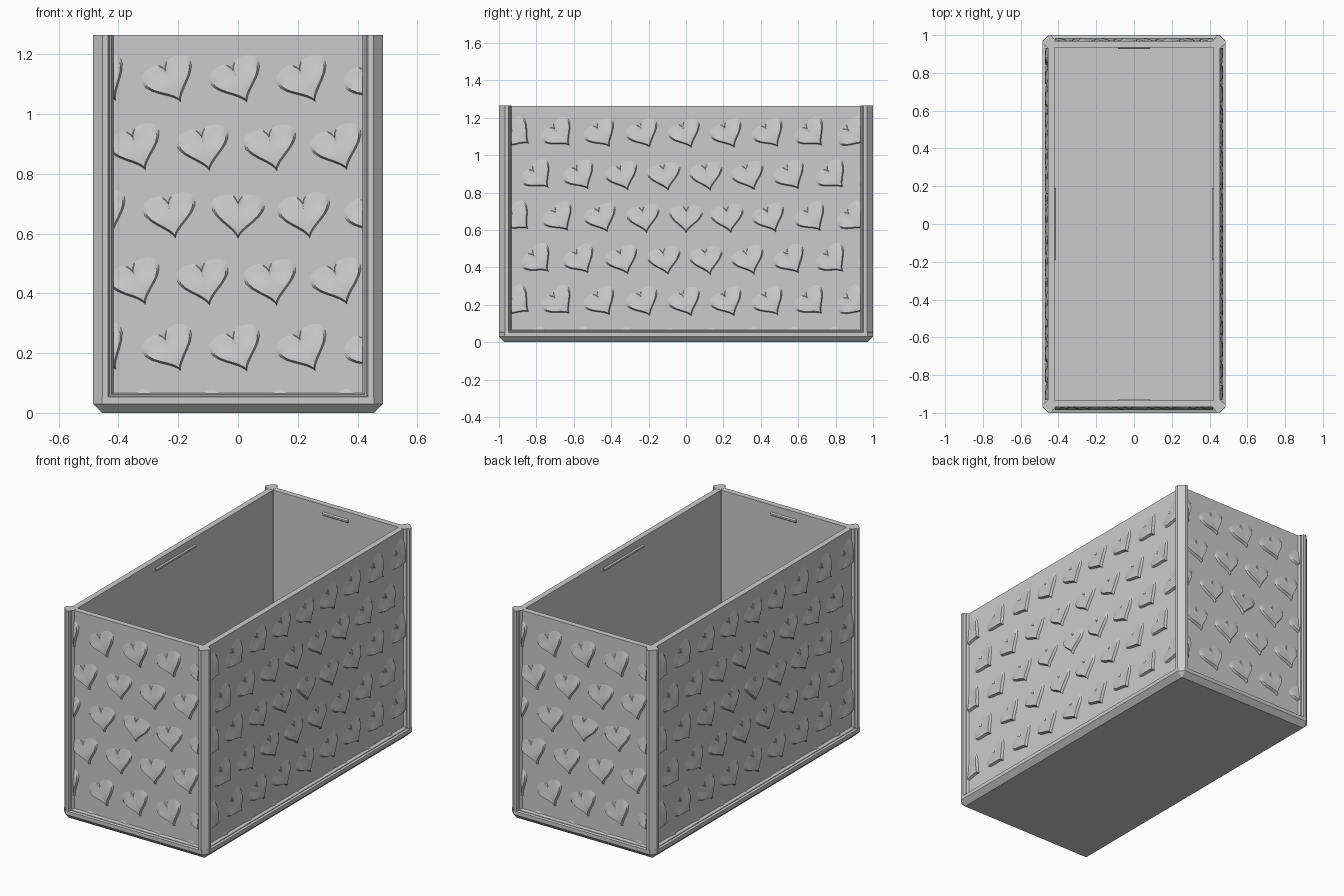
import bpy, bmesh, math
from mathutils import Matrix, Vector

cube = bpy.data.objects.get("Cube")
if cube:
    bpy.data.objects.remove(cube)

HX, HY, H = 0.485, 1.0, 1.265      # outer half sizes and height
STEP = 0.03                        # panel recess and chamfer size
WALL = 0.035

grey = bpy.data.materials.new("Plain grey")
grey.use_nodes = True
COLOR = (0.6, 0.6, 0.6, 1)
grey.diffuse_color = COLOR
grey.node_tree.nodes["Principled BSDF"].inputs["Base Color"].default_value = COLOR


def finish(name, bm, smooth=False):
    bmesh.ops.recalc_face_normals(bm, faces=bm.faces)
    mesh = bpy.data.meshes.new(name)
    bm.to_mesh(mesh)
    bm.free()
    obj = bpy.data.objects.new(name, mesh)
    mesh.materials.append(grey)
    bpy.context.collection.objects.link(obj)
    if smooth:
        bpy.ops.object.select_all(action='DESELECT')
        obj.select_set(True)
        bpy.context.view_layer.objects.active = obj
        bpy.ops.object.shade_smooth_by_angle(angle=math.radians(30))
    return obj


def loft(bm, rings):
    loops = [[bm.verts.new(p) for p in ring] for ring in rings]
    for a, b in zip(loops, loops[1:]):
        for i in range(len(a)):
            j = (i + 1) % len(a)
            bm.faces.new((a[i], a[j], b[j], b[i]))
    bm.faces.new(loops[0])
    bm.faces.new(loops[-1])


def rect(inset, corner, z):
    """Rectangle with cut corners, inset from the outer size."""
    x, y, c = HX - inset, HY - inset, corner
    return [(x, c - y, z), (x, y - c, z), (x - c, y, z), (c - x, y, z),
            (-x, y - c, z), (-x, c - y, z), (c - x, -y, z), (x - c, -y, z)]


# Open box: chamfered base, bottom lip, recessed walls, inside and floor
bm = bmesh.new()
inner = STEP + WALL
loft(bm, [rect(STEP, 0.002, 0), rect(0, STEP, STEP), rect(0, STEP, 0.053),
          rect(0.012, STEP, 0.057), rect(0.012, STEP, 0.061), rect(STEP, 0.002, 0.066),
          rect(STEP, 0.002, H - 0.001), rect(inner, 0.002, H - 0.001),
          rect(inner, 0.002, 0.045)])
finish("box_shell", bm)

# Corner posts, profile measured inward from the outer corner
half = [(0.068, STEP + 0.01), (0.068, STEP), (0.06, 0.016), (0.055, 0.016),
        (0.05, 0), (0.032, 0)]
profile = half + [(b, a) for a, b in reversed(half)] + [(0.06, 0.06)]
for sx, side in ((-1, "right"), (1, "left")):
    for sy, end in ((-1, "front"), (1, "back")):
        bm = bmesh.new()
        loft(bm, [[(sx * (HX - a), sy * (HY - b), z) for a, b in profile]
                  for z in (STEP, H)])
        finish(f"{end}_{side}_post", bm)

# Heart relief: crisp raised tip, lobes fading into the wall
PITCH, MID, RISE, N = 0.225, 0.66, 0.015, 32


def heart_outline(scale):
    pts = []
    for i in range(N):
        t = 2 * math.pi * i / N
        u = 0.088 * math.sin(t) ** 3
        v = (0.068 * math.cos(t) - 0.027 * math.cos(2 * t)
             - 0.011 * math.cos(3 * t) - 0.005 * math.cos(4 * t) + 0.014)
        pts.append(Vector((u * scale, v * scale)))
    return pts


def height(u, v):
    fade = min(1, max(0, (0.075 - v) / 0.1))
    cleft = 0.45 * max(0, 1 - abs(u) / 0.025)
    return RISE * max(fade * fade * (3 - 2 * fade), cleft)


def add_heart(bm, cu, cv):
    turn = Matrix.Rotation(0.9 * math.hypot(cu, cv), 2)
    rings = []
    for scale, lift in ((1.05, 0), (0.92, 1), (0.6, 1.0), (0.3, 0.9)):
        ring = []
        for p in heart_outline(scale):
            q = turn @ p
            h = height(p.x, p.y) * lift if lift else -0.002
            ring.append((cu + q.x, -h, MID + cv + q.y))
        rings.append(ring)
    loft(bm, rings)


def heart_panel(name, quarter, half_width, distance):
    bm = bmesh.new()
    for row in range(-3, 3):
        shift = PITCH / 2 if row % 2 else 0
        for col in range(-6, 7):
            cu = col * PITCH + shift
            if abs(cu) < half_width + 0.1:
                add_heart(bm, cu, row * PITCH)
    # Trim hearts at the frame
    for co, no in (((half_width, 0, 0), (1, 0, 0)), ((-half_width, 0, 0), (-1, 0, 0)),
                   ((0, 0, 0.06), (0, 0, -1))):
        geom = bm.verts[:] + bm.edges[:] + bm.faces[:]
        cut = bmesh.ops.bisect_plane(bm, geom=geom, plane_co=co, plane_no=no,
                                     clear_outer=True)
        edges = [e for e in cut["geom_cut"] if isinstance(e, bmesh.types.BMEdge)]
        bmesh.ops.holes_fill(bm, edges=edges)
    place = (Matrix.Rotation(quarter * math.pi / 2, 4, 'Z')
             @ Matrix.Translation((0, -distance, 0)))
    bmesh.ops.transform(bm, matrix=place, verts=bm.verts)
    finish(name, bm, smooth=True)


for k, side in enumerate(("front", "left", "back", "right")):
    if k % 2:
        heart_panel(side + "_hearts", k, HY - 0.068, HX - STEP)
    else:
        heart_panel(side + "_hearts", k, HX - 0.068, HY - STEP)

# Thin catch ridges inside the rim
for k, side in enumerate(("front", "left", "back", "right")):
    length, dist = (0.19, HX - inner) if k % 2 else (0.085, HY - inner)
    bm = bmesh.new()
    z = H - 0.055
    ridge = [(-0.004, -0.014), (0.008, -0.005), (0.008, 0.005), (-0.004, 0.014)]
    loft(bm, [[(u, a - dist, z + b) for a, b in ridge] for u in (-length, length)])
    bmesh.ops.rotate(bm, verts=bm.verts, cent=(0, 0, 0),
                     matrix=Matrix.Rotation(k * math.pi / 2, 3, 'Z'))
    finish(side + "_catch_ridge", bm)
